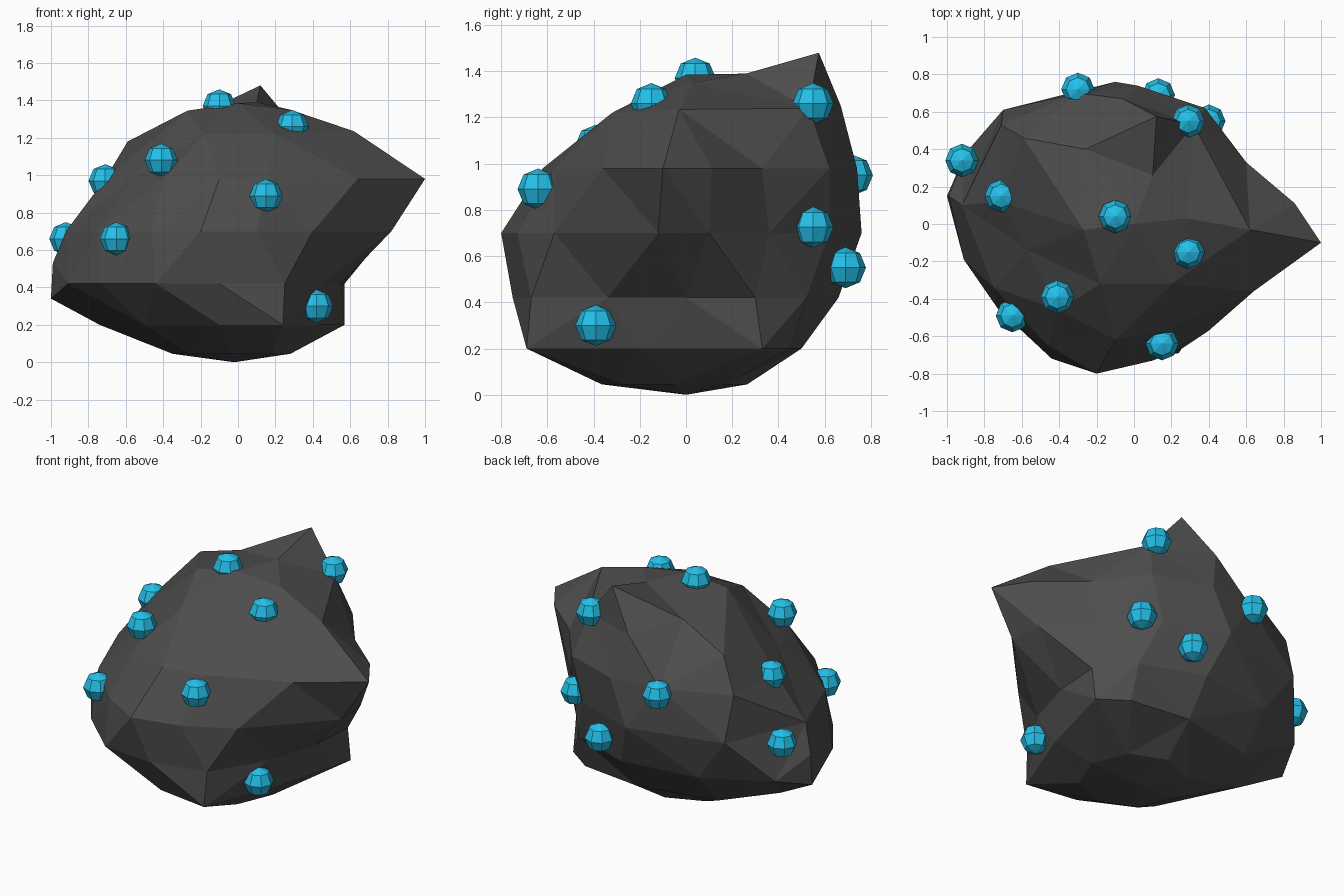
import bpy, bmesh, math
from mathutils import Vector

if "Cube" in bpy.data.objects:
    bpy.data.objects.remove(bpy.data.objects["Cube"])


def material(name, rgb):
    m = bpy.data.materials.new(name)
    m.diffuse_color = (*rgb, 1)
    m.use_nodes = True
    m.node_tree.nodes["Principled BSDF"].inputs["Base Color"].default_value = m.diffuse_color
    return m


def add_object(name, bm, mat):
    mesh = bpy.data.meshes.new(name)
    bmesh.ops.recalc_face_normals(bm, faces=bm.faces[:])
    bm.to_mesh(mesh)
    bm.free()
    mesh.materials.append(mat)
    ob = bpy.data.objects.new(name, mesh)
    bpy.context.collection.objects.link(ob)
    return ob


# Boulder cross-sections: height -> outline
sections = {
    0.20: [(.24, -.69), (-.1, -.64), (-.5, -.4), (-.74, .1), (-.5, .4),
           (0, .5), (.4, .45), (.57, .33), (.43, -.2)],
    0.42: [(.25, -.67), (-.1, -.75), (-.44, -.72), (-.73, -.45), (-.91, -.19),
           (-.9, .38), (-.5, .59), (0, .66), (.4, .52), (.57, .3), (.55, 0),
           (.45, -.34)],
    0.70: [(.4, -.57), (.1, -.73), (-.2, -.8), (-.46, -.65), (-.75, -.34),
           (-.92, .1), (-.7, .61), (-.1, .76), (.3, .62), (.56, .36),
           (.8, .1), (.82, -.12)],
    0.98: [(1, -.1), (.64, -.36), (.16, -.57), (-.1, -.62), (-.4, -.46),
           (-.57, -.14), (-.71, .12), (-.71, .53), (-.3, .7), (.02, .74),
           (.38, .62), (.6, .33), (.86, .11)],
}
points = [Vector((x, y, z)) for z, ring in sections.items() for x, y in ring]

# Rounded underside
points.append(Vector((-.02, 0, 0)))
points += [Vector((.315 * math.cos(a) - .035, .315 * math.sin(a) - .05, .045))
           for a in (i * math.tau / 8 for i in range(8))]

# Left bulge, crown and back peak
points += [Vector(p) for p in (
    (-1, .15, .34), (-.99, .15, .53),
    (-.59, .46, 1.18), (-.27, -.03, 1.345), (-.26, .4, 1.3), (0, 0, 1.385),
    (.12, .575, 1.48), (.1, .26, 1.39), (.28, .03, 1.35), (.62, -.03, 1.235),
    (.2, -.32, 1.22), (-.18, -.32, 1.22), (.32, .53, 1.24), (-.06, .67, 1.25))]

# Skin the points over a sphere, then move them out to their real positions
bm = bmesh.new()
centre = Vector((0, 0, .65))
home = {bm.verts.new((p - centre).normalized()): p for p in points}
bmesh.ops.convex_hull(bm, input=bm.verts[:])
for v, p in home.items():
    if v.is_valid:
        v.co = p
bmesh.ops.delete(bm, geom=[v for v in bm.verts if not v.link_faces], context='VERTS')
add_object("boulder", bm, material("dark_stone", (.075, .075, .075)))

# Blue ore nodules half sunk in the surface
blue = material("blue_ore", (.018, .53, .82))
nodules = [(-.92, .34, .66), (-.71, .15, .97), (-.41, -.39, 1.08),
           (-.65, -.49, .66), (-.1, .04, 1.37), (.29, -.15, 1.26),
           (.15, -.64, .89), (.42, -.39, .3), (.29, .55, 1.26),
           (.4, .55, .725), (.13, .69, .55), (-.3, .72, .95)]
for i, pos in enumerate(nodules):
    bm = bmesh.new()
    bmesh.ops.create_uvsphere(bm, u_segments=8, v_segments=4, radius=.089)
    add_object(f"ore_nodule_{i + 1}", bm, blue).location = pos
